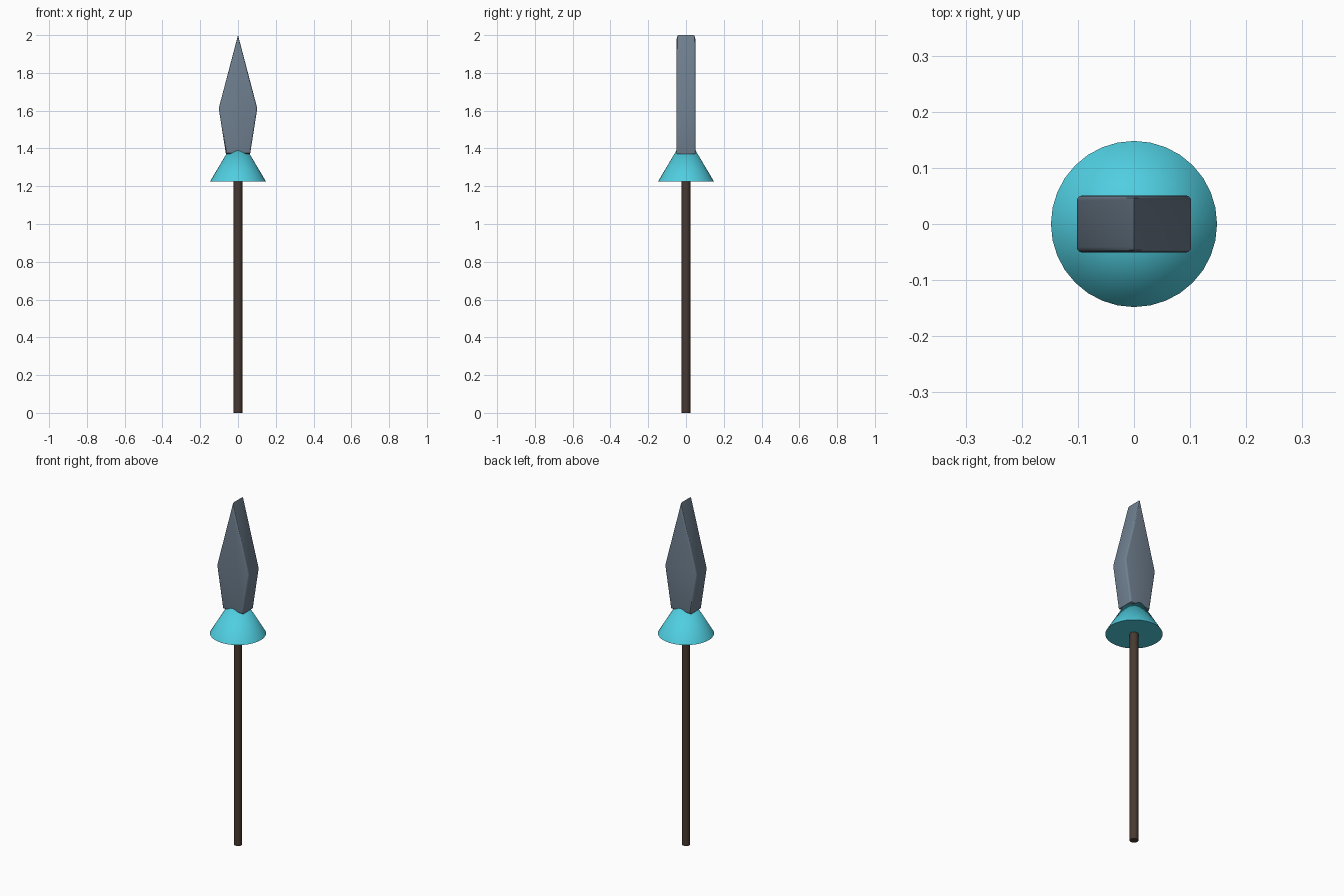
import bpy, bmesh, math

if "Cube" in bpy.data.objects:
    bpy.data.objects.remove(bpy.data.objects["Cube"])


def finish(name, bm, color, angle=30):
    bmesh.ops.recalc_face_normals(bm, faces=bm.faces[:])
    mesh = bpy.data.meshes.new(name)
    bm.to_mesh(mesh)
    bm.free()
    ob = bpy.data.objects.new(name, mesh)
    bpy.context.collection.objects.link(ob)
    mat = bpy.data.materials.new(name + "_colour")
    mat.diffuse_color = (*color, 1)
    mat.use_nodes = True
    mat.node_tree.nodes["Principled BSDF"].inputs["Base Color"].default_value = mat.diffuse_color
    mesh.materials.append(mat)
    bpy.ops.object.select_all(action='DESELECT')
    ob.select_set(True)
    bpy.context.view_layer.objects.active = ob
    bpy.ops.object.shade_smooth_by_angle(angle=math.radians(angle))
    return ob


def cone(r1, r2, z0, z1, sides):
    bm = bmesh.new()
    bmesh.ops.create_cone(bm, cap_ends=True, segments=sides,
                          radius1=r1, radius2=r2, depth=z1 - z0)
    bmesh.ops.translate(bm, verts=bm.verts[:], vec=(0, 0, (z0 + z1) / 2))
    return bm


# Wooden shaft, running up inside the collar
finish("shaft", cone(0.0225, 0.0225, 0, 1.40, 16), (0.065, 0.042, 0.03))

# Flared collar, its point buried in the blade
finish("collar", cone(0.148, 0, 1.225, 1.475, 32), (0.08, 0.62, 0.75), 40)

# Spear blade: extruded outline with softened front and back rims
half = 0.051
outline = [(-0.064, 1.37), (0.064, 1.37), (0.102, 1.612),
           (0, 2.0), (-0.102, 1.612)]
bm = bmesh.new()
front = bm.faces.new([bm.verts.new((x, -half, z)) for x, z in outline])
ext = bmesh.ops.extrude_face_region(bm, geom=[front], use_keep_orig=True)
back_verts = [g for g in ext["geom"] if isinstance(g, bmesh.types.BMVert)]
bmesh.ops.translate(bm, verts=back_verts, vec=(0, 2 * half, 0))
bmesh.ops.recalc_face_normals(bm, faces=bm.faces[:])
rims = [e for e in bm.edges
        if abs(e.verts[0].co.y - e.verts[1].co.y) < 1e-5]
bmesh.ops.bevel(bm, geom=rims, offset=0.01, segments=3, profile=0.5,
                affect='EDGES')
finish("blade", bm, (0.162, 0.216, 0.279))
